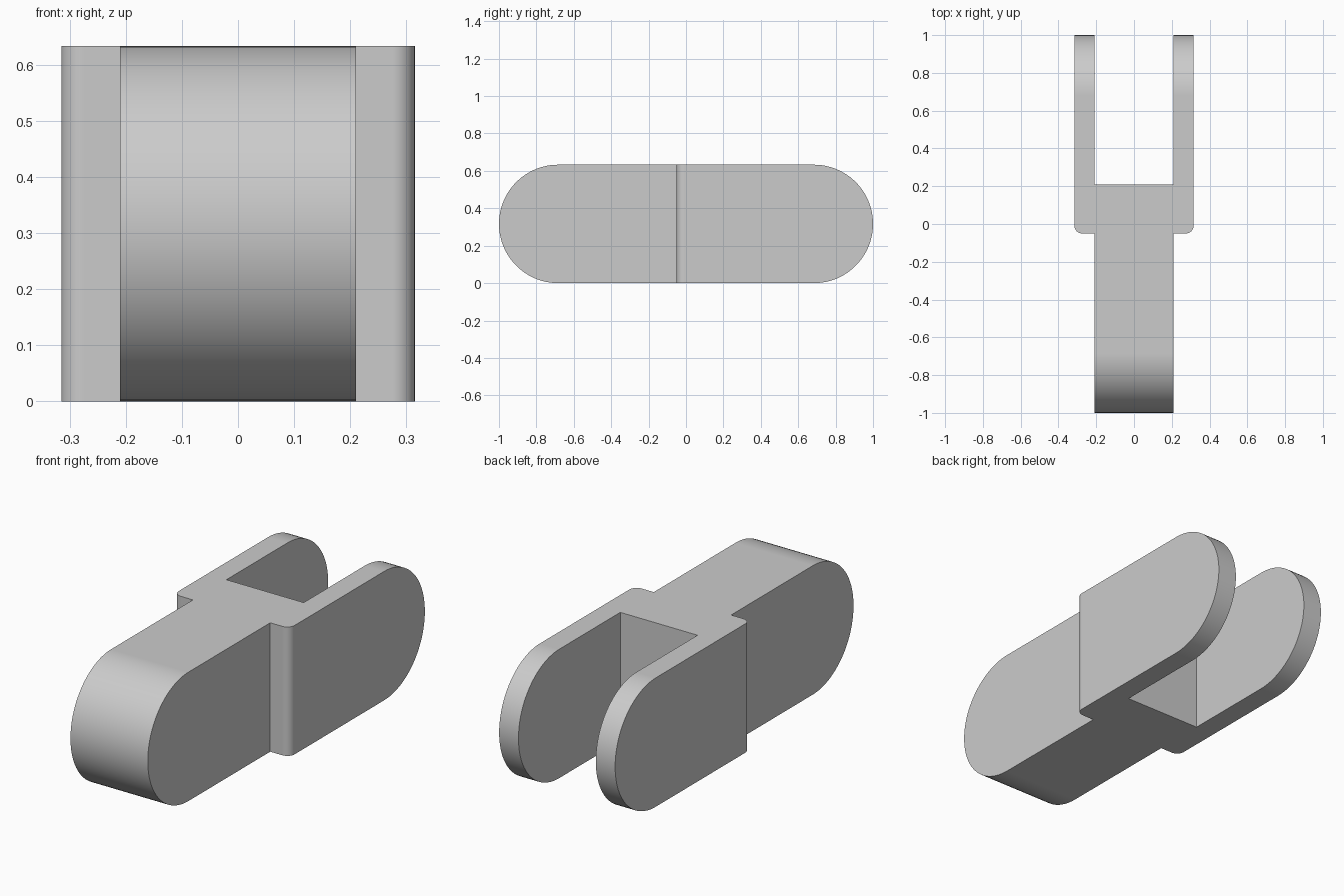
import bpy, bmesh
from math import pi, sin, cos, radians
from mathutils import Vector

cube = bpy.data.objects.get("Cube")
if cube:
    bpy.data.objects.remove(cube, do_unlink=True)

HALF_WIDTH, HALF_TONGUE = 0.315, 0.21
RADIUS = 0.3165
SHOULDER, SLOT = -0.05, 0.21
FILLET = 0.04


def arc(cx, cy, r, start, end, steps):
    return [(cx + r * cos(start + (end - start) * i / steps),
             cy + r * sin(start + (end - start) * i / steps))
            for i in range(steps + 1)]


def prism(name, points, direction):
    """Extrude a closed profile of 3D points along a direction."""
    bm = bmesh.new()
    face = bm.faces.new([bm.verts.new(p) for p in points])
    out = bmesh.ops.extrude_face_region(bm, geom=[face])
    moved = [v for v in out["geom"] if isinstance(v, bmesh.types.BMVert)]
    bmesh.ops.translate(bm, verts=moved, vec=Vector(direction))
    bmesh.ops.recalc_face_normals(bm, faces=bm.faces[:])
    mesh = bpy.data.meshes.new(name)
    bm.to_mesh(mesh)
    bm.free()
    obj = bpy.data.objects.new(name, mesh)
    bpy.context.collection.objects.link(obj)
    return obj


# Plan outline: tongue at the front, two fork arms at the back
right_half = [(HALF_TONGUE, -1.1), (HALF_TONGUE, SHOULDER)]
right_half += arc(HALF_WIDTH - FILLET, SHOULDER + FILLET, FILLET, -pi / 2, 0, 12)
right_half += [(HALF_WIDTH, 1.1), (HALF_TONGUE, 1.1), (HALF_TONGUE, SLOT)]
plan = right_half + [(-x, y) for x, y in reversed(right_half)]
link = prism("chain_link", [(x, y, -0.1) for x, y in plan], (0, 0, 0.9))

# Side outline: long slot shape with fully round ends
side = (arc(1 - RADIUS, RADIUS, RADIUS, -pi / 2, pi / 2, 48)
        + arc(RADIUS - 1, RADIUS, RADIUS, pi / 2, 3 * pi / 2, 48))
cutter = prism("side_profile_cutter", [(-0.5, y, z) for y, z in side], (1, 0, 0))
cutter.hide_render = True

# Keep only what both outlines share
bpy.ops.object.select_all(action='DESELECT')
bpy.context.view_layer.objects.active = link
link.select_set(True)
cut = link.modifiers.new("round_ends", 'BOOLEAN')
cut.operation = 'INTERSECT'
cut.solver = 'EXACT'
cut.object = cutter
bpy.ops.object.modifier_apply(modifier=cut.name)
bpy.data.objects.remove(cutter, do_unlink=True)

# Plain grey finish
grey = bpy.data.materials.new("light_grey")
grey.use_nodes = True
colour = (0.6, 0.6, 0.6, 1)
grey.diffuse_color = colour
grey.node_tree.nodes["Principled BSDF"].inputs["Base Color"].default_value = colour
link.data.materials.clear()
link.data.materials.append(grey)

# Smooth curves, crisp edges, truly flat faces
bpy.ops.object.shade_smooth_by_angle(angle=radians(30))
flat = link.modifiers.new("flat_faces", 'WEIGHTED_NORMAL')
flat.keep_sharp = True
